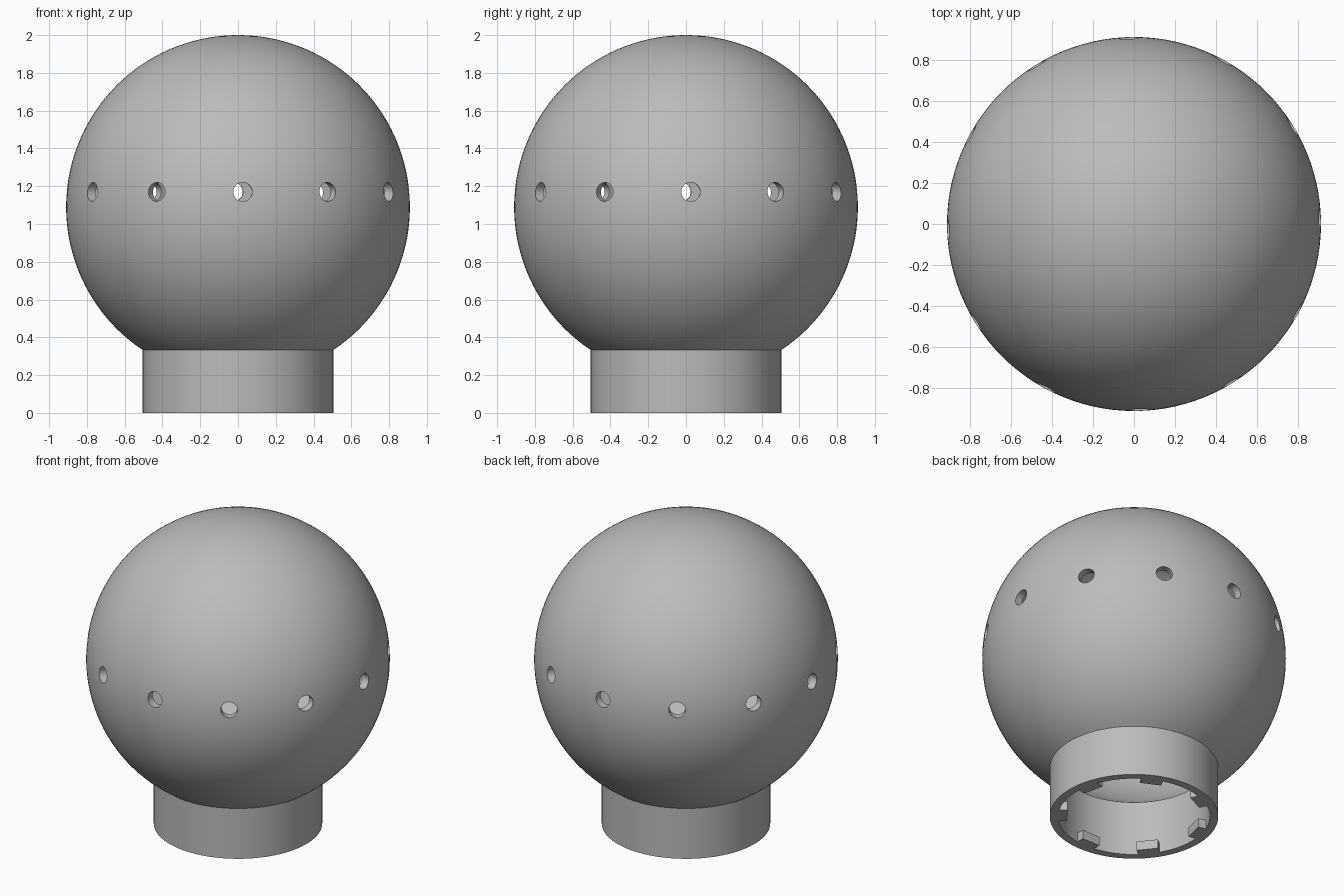
import bpy, bmesh
from math import sin, cos, asin, pi, radians
from mathutils import Matrix, Vector

if "Cube" in bpy.data.objects:
    bpy.data.objects.remove(bpy.data.objects["Cube"], do_unlink=True)

SPHERE_R, CENTRE_Z, WALL = 0.91, 1.09, 0.05
NECK_R = 0.505
HOLES, HOLE_R, HOLE_Z, HOLE_TURN = 12, 0.05, 1.17, radians(1.6)
TABS = 7

grey = bpy.data.materials.new("plain grey")
grey.use_nodes = True
colour = (0.5, 0.5, 0.5, 1)
grey.diffuse_color = colour
grey.node_tree.nodes["Principled BSDF"].inputs["Base Color"].default_value = colour


def make_object(name, bm):
    mesh = bpy.data.meshes.new(name)
    bmesh.ops.recalc_face_normals(bm, faces=bm.faces)
    bm.to_mesh(mesh)
    bm.free()
    mesh.materials.append(grey)
    obj = bpy.data.objects.new(name, mesh)
    bpy.context.collection.objects.link(obj)
    return obj


def arc(radius, neck, steps=56):
    """Half profile of a globe, from its neck opening up to its pole."""
    start = pi - asin(neck / radius)
    angles = [start * (1 - i / steps) for i in range(steps + 1)]
    return [Vector((radius * sin(a), 0, CENTRE_Z + radius * cos(a))) for a in angles]


# Hollow globe with its neck, turned from one profile
inner_neck = NECK_R - WALL
outer = [Vector((NECK_R, 0, 0))] + arc(SPHERE_R, NECK_R)
inner = [Vector((inner_neck, 0, 0))] + arc(SPHERE_R - WALL, inner_neck)
bm = bmesh.new()
verts = [bm.verts.new(p) for p in inner[::-1] + outer]
edges = [bm.edges.new(pair) for pair in zip(verts, verts[1:])]
bmesh.ops.spin(bm, geom=verts + edges, cent=(0, 0, 0), axis=(0, 0, 1),
               angle=2 * pi, steps=112, use_merge=True)
bmesh.ops.remove_doubles(bm, verts=bm.verts, dist=0.0001)
globe = make_object("globe_shell", bm)

# Ring of round holes through the wall
bm = bmesh.new()
for i in range(HOLES):
    place = (Matrix.Rotation(HOLE_TURN + i * 2 * pi / HOLES, 4, "Z")
             @ Matrix.Translation((0, -SPHERE_R, HOLE_Z))
             @ Matrix.Rotation(pi / 2, 4, "X"))
    bmesh.ops.create_cone(bm, cap_ends=True, segments=32, radius1=HOLE_R,
                          radius2=HOLE_R, depth=0.3, matrix=place)
cutter = make_object("hole_cutter", bm)
cutter.hide_render = True
cutter.hide_viewport = True

cut = globe.modifiers.new("holes", "BOOLEAN")
cut.object = cutter
cut.operation = "DIFFERENCE"
cut.solver = "EXACT"
bpy.context.view_layer.objects.active = globe
globe.select_set(True)
bpy.ops.object.modifier_apply(modifier=cut.name)
bpy.data.objects.remove(cutter, do_unlink=True)
bpy.ops.object.shade_smooth_by_angle(angle=radians(30))

# Locking tabs inside the bottom of the neck
for i in range(TABS):
    bm = bmesh.new()
    place = (Matrix.Rotation(i * 2 * pi / TABS, 4, "Z")
             @ Matrix.Translation((0, -0.44, 0.03))
             @ Matrix.Diagonal((0.13, 0.08, 0.06, 1)))
    bmesh.ops.create_cube(bm, size=1, matrix=place)
    make_object(f"locking_tab_{i + 1}", bm)
